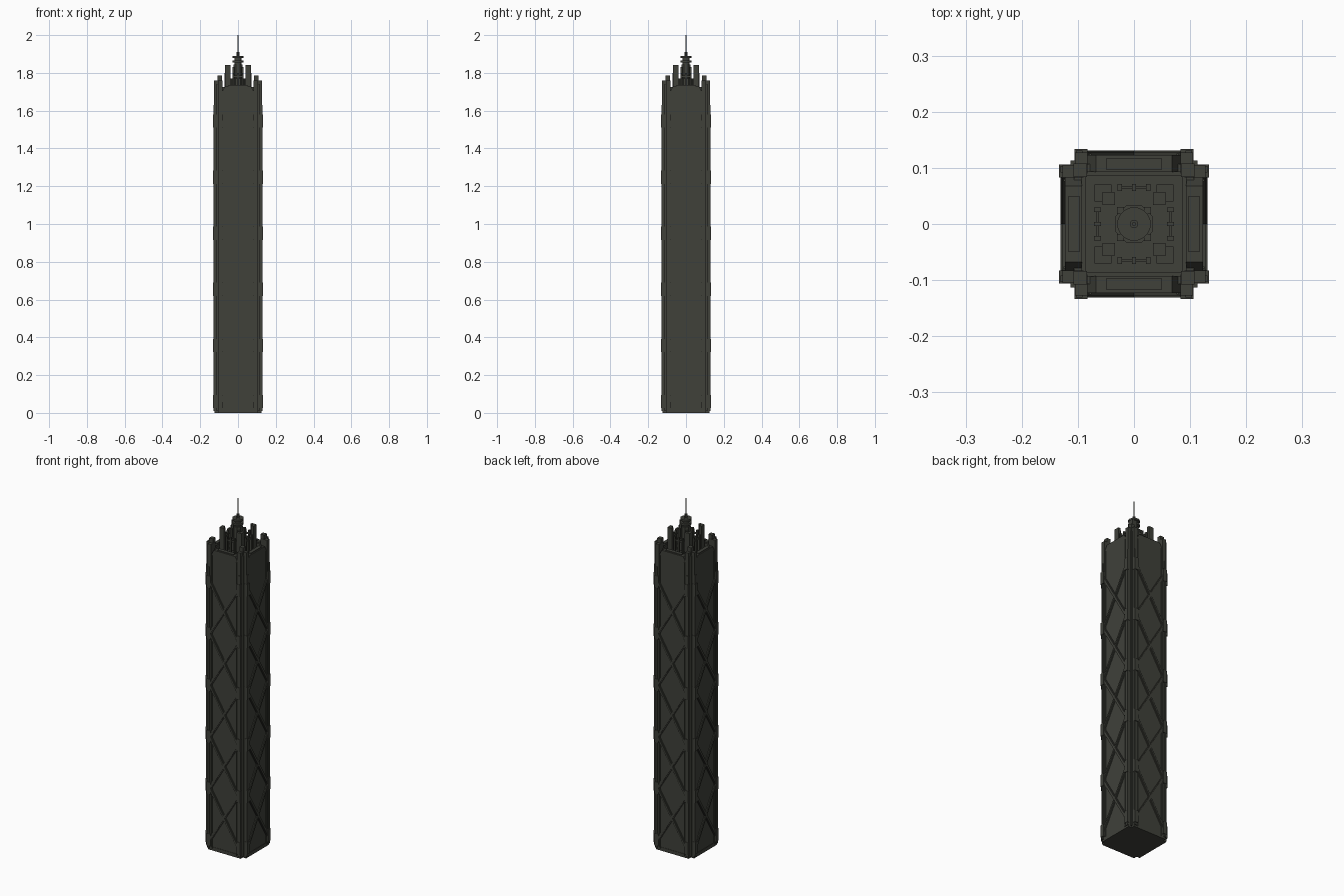
import bpy, bmesh, math
from mathutils import Matrix, Vector

if "Cube" in bpy.data.objects:
    bpy.data.objects.remove(bpy.data.objects["Cube"], do_unlink=True)

steel = bpy.data.materials.new("dark steel")
steel.use_nodes = True
COLOUR = (0.05, 0.052, 0.042, 1)
steel.diffuse_color = COLOUR
steel.node_tree.nodes["Principled BSDF"].inputs["Base Color"].default_value = COLOUR


def box(bm, low, high, tilt=0):
    """Box between two corners, optionally tilted about y through its centre."""
    low, high = Vector(low), Vector(high)
    size = high - low
    m = (Matrix.Translation((low + high) / 2) @ Matrix.Rotation(tilt, 4, "Y")
         @ Matrix.Diagonal((*size, 1)))
    bmesh.ops.create_cube(bm, size=1, matrix=m)


def finish(bm, name):
    mesh = bpy.data.meshes.new(name)
    bm.to_mesh(mesh)
    bm.free()
    mesh.materials.append(steel)
    obj = bpy.data.objects.new(name, mesh)
    bpy.context.collection.objects.link(obj)
    return obj


def four_sides(name, build):
    """Build a part on the front and repeat it round the tower."""
    bm = bmesh.new()
    build(bm)
    obj = finish(bm, name)
    for turn in range(1, 4):
        copy = obj.copy()
        copy.name = f"{name}_{turn}"
        copy.rotation_euler.z = turn * math.pi / 2
        bpy.context.collection.objects.link(copy)


NODES = [0.06 + 0.297 * i for i in range(6)]
ROOF = 1.71

# Core and base
bm = bmesh.new()
box(bm, (-0.107, -0.107, 0.01), (0.107, 0.107, ROOF))
finish(bm, "core")
bm = bmesh.new()
box(bm, (-0.105, -0.125, 0), (0.105, 0.125, 0.02))
box(bm, (-0.125, -0.105, 0), (0.125, 0.105, 0.02))
finish(bm, "base_slab")


# Facade panels with a sloping shoulder under the roof
def panel(bm):
    outline = [(-0.095, 0.01), (0.095, 0.01), (0.095, 1.68), (0.068, 1.73),
               (-0.068, 1.73), (-0.095, 1.68)]
    face = bm.faces.new([bm.verts.new((x, -0.123, z)) for x, z in outline])
    out = bmesh.ops.extrude_face_region(bm, geom=[face])
    bmesh.ops.translate(bm, vec=(0, 0.03, 0),
                        verts=[v for v in out["geom"] if isinstance(v, bmesh.types.BMVert)])
    bmesh.ops.recalc_face_normals(bm, faces=bm.faces)


four_sides("facade_panel", panel)


# Crossed diagonal braces, each with a thin raised rib
def braces(bm):
    for a, b in zip(NODES, NODES[1:]):
        mid, rise = (a + b) / 2, b - a
        half = math.hypot(0.18, rise) / 2
        angle = math.atan2(0.18, rise)
        for tilt in (-angle, angle):
            box(bm, (-0.009, -0.128, mid - half), (0.009, -0.118, mid + half), tilt)
            box(bm, (-0.005, -0.131, mid - half), (0.005, -0.118, mid + half), tilt)


four_sides("diagonal_braces", braces)


# Vertical pilasters, inner trims and joint plates at the brace ends
def pilasters(bm):
    for s in (-1, 1):
        def strip(x0, x1, y0, y1, z0, z1):
            box(bm, (min(s * x0, s * x1), y0, z0), (max(s * x0, s * x1), y1, z1))
        strip(0.083, 0.105, -0.127, -0.09, 0.01, 1.76)
        strip(0.092, 0.103, -0.131, -0.11, 0.01, 1.63)
        strip(0.076, 0.08, -0.126, -0.11, 0.01, 1.7)
        for z in NODES:
            strip(0.083, 0.106, -0.1335, -0.11, max(z - 0.035, 0.01), z + 0.035)


four_sides("pilasters", pilasters)


# Corner posts standing in the notched corners
def corner_post(bm):
    box(bm, (0.084, -0.108, 0.01), (0.108, -0.084, 1.785))
    box(bm, (0.1, -0.113, 0.01), (0.113, -0.1, 1.74))


four_sides("corner_post", corner_post)


# Roof edge: parapet kerb and a long vent on each side
def roof_edge(bm):
    box(bm, (-0.09, -0.094, ROOF), (0.09, -0.086, 1.725))
    box(bm, (-0.05, -0.117, 1.72), (0.05, -0.097, 1.735))


four_sides("roof_edge", roof_edge)


# L-shaped roof columns and railing posts between them
def roof_column(bm):
    box(bm, (0.04, -0.07, ROOF), (0.07, -0.056, 1.842))
    box(bm, (0.056, -0.07, ROOF), (0.07, -0.04, 1.842))
    box(bm, (0.034, -0.056, ROOF), (0.056, -0.034, 1.77))


four_sides("roof_column", roof_column)


def roof_rail(bm):
    box(bm, (-0.028, -0.067, 1.775), (0.028, -0.062, 1.785))
    for x in (-0.025, 0, 0.025):
        box(bm, (x - 0.004, -0.071, ROOF), (x + 0.004, -0.059, 1.8))


four_sides("roof_rail", roof_rail)


# Mast drum, crown rings and antenna as stacked discs
def stack(name, sides, rings):
    bm = bmesh.new()
    for radius, low, high in rings:
        m = (Matrix.Translation((0, 0, (low + high) / 2))
             @ Matrix.Rotation(math.pi / sides, 4, "Z"))
        bmesh.ops.create_cone(bm, cap_ends=True, segments=sides, radius1=radius,
                              radius2=radius, depth=high - low, matrix=m)
    return finish(bm, name)


stack("mast_drum", 8, [(0.036, ROOF, 1.77), (0.026, 1.77, 1.845)])
stack("mast_crown", 16, [(0.018, 1.845, 1.89), (0.03, 1.855, 1.866), (0.03, 1.879, 1.889)])
stack("antenna", 8, [(0.008, 1.88, 1.91), (0.004, 1.9, 2.0)])


# Slender posts hugging the mast drum
def mast_post(bm):
    box(bm, (0.018, -0.03, ROOF), (0.03, -0.018, 1.83))


four_sides("mast_post", mast_post)
